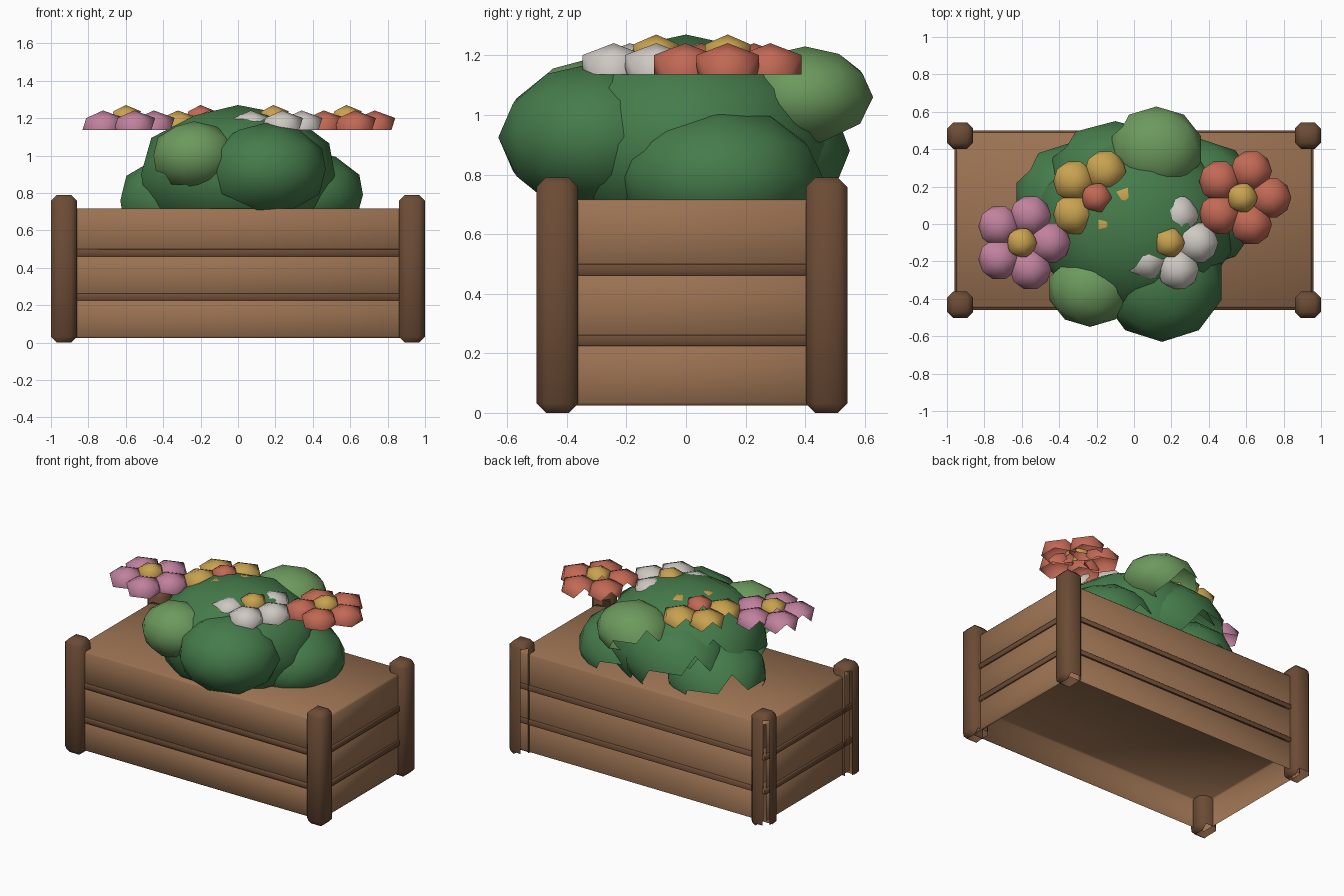
import bpy, bmesh, math
from mathutils import Vector, Matrix

if "Cube" in bpy.data.objects:
    bpy.data.objects.remove(bpy.data.objects["Cube"])


def material(name, rgb):
    m = bpy.data.materials.new(name)
    m.diffuse_color = (*rgb, 1)
    m.use_nodes = True
    m.node_tree.nodes["Principled BSDF"].inputs["Base Color"].default_value = m.diffuse_color
    return m


WOOD = material("wood", (0.33, 0.17, 0.085))
DARK_WOOD = material("dark_wood", (0.15, 0.072, 0.036))
LEAF = material("leaf", (0.06, 0.20, 0.07))
LIGHT_LEAF = material("light_leaf", (0.15, 0.32, 0.11))
PINK = material("pink", (0.53, 0.22, 0.34))
CORAL = material("coral", (0.54, 0.14, 0.09))
WHITE = material("white", (0.62, 0.58, 0.54))
YELLOW = material("yellow", (0.58, 0.36, 0.08))

# The model is left open where it faces down and towards the back left
OPEN_SIDE = Vector((-0.55, 0.55, -0.63)).normalized()


def finish(bm, name, mat, smooth):
    bm.normal_update()
    away = [f for f in bm.faces if f.normal.dot(OPEN_SIDE) > 0.6]
    bmesh.ops.delete(bm, geom=away, context='FACES')
    me = bpy.data.meshes.new(name)
    bm.to_mesh(me)
    bm.free()
    me.materials.append(mat)
    for p in me.polygons:
        p.use_smooth = smooth
    ob = bpy.data.objects.new(name, me)
    bpy.context.collection.objects.link(ob)
    return ob


def box(name, center, size, mat, bevel, smooth):
    bm = bmesh.new()
    bmesh.ops.create_cube(bm, size=1)
    bmesh.ops.scale(bm, vec=size, verts=bm.verts)
    bmesh.ops.translate(bm, vec=center, verts=bm.verts)
    bmesh.ops.bevel(bm, geom=bm.edges[:], offset=bevel, segments=1, affect='EDGES')
    return finish(bm, name, mat, smooth)


def blob(name, center, radii, mat):
    bm = bmesh.new()
    bmesh.ops.create_icosphere(bm, subdivisions=2, radius=1)
    bmesh.ops.scale(bm, vec=radii, verts=bm.verts)
    bmesh.ops.translate(bm, vec=center, verts=bm.verts)
    return finish(bm, name, mat, True)


def add_dome(bm, center, r, h):
    # icosahedron without its lower cap
    new = bmesh.ops.create_icosphere(bm, subdivisions=1, radius=1)["verts"]
    low = min(new, key=lambda v: v.co.z)
    new.remove(low)
    bm.verts.remove(low)
    bmesh.ops.transform(bm, verts=new,
                        matrix=Matrix.Translation(center) @ Matrix.Diagonal((r, r, h, 1)))


def flower(name, x, y, petal_mat, center_mat):
    bm = bmesh.new()
    for i in range(5):
        a = math.tau * i / 5
        add_dome(bm, Vector((x + 0.15 * math.cos(a), y + 0.15 * math.sin(a), 1.168)), 0.124, 0.073)
    finish(bm, name + "_petals", petal_mat, True)
    bm = bmesh.new()
    add_dome(bm, Vector((x, y, 1.21)), 0.09, 0.06)
    finish(bm, name + "_center", center_mat, True)


CY = 0.02  # middle of the planter in depth

# Stacked plank courses
for i, (z0, z1) in enumerate([(0.025, 0.235), (0.25, 0.472), (0.485, 0.716)]):
    box(f"plank_course_{i + 1}", (0, CY, (z0 + z1) / 2), (1.90, 0.94, z1 - z0),
        WOOD, 0.01, True)

# Dark rails between the courses
for i, z in enumerate((0.243, 0.48)):
    box(f"rail_{i + 1}", (0, CY, z), (1.92, 0.96, 0.038), DARK_WOOD, 0.003, True)

# Corner posts
for sx, side in ((-1, "left"), (1, "right")):
    for sy, end in ((-1, "front"), (1, "back")):
        box(f"{end}_{side}_post", (sx * 0.93, CY + sy * 0.452, 0.395),
            (0.14, 0.14, 0.79), DARK_WOOD, 0.032, True)

# Bush made of overlapping clumps
blob("bush_main", (0, 0, 0.90), (0.545, 0.505, 0.37), LEAF)
blob("bush_left", (-0.32, 0.12, 0.76), (0.325, 0.32, 0.25), LEAF)
blob("bush_right", (0.34, 0.11, 0.79), (0.345, 0.35, 0.24), LEAF)
blob("bush_front", (0.15, -0.305, 0.925), (0.335, 0.325, 0.25), LEAF)
blob("bush_back", (-0.10, 0.26, 0.88), (0.36, 0.29, 0.26), LEAF)
blob("bush_light_front", (-0.235, -0.345, 1.0), (0.228, 0.205, 0.183), LIGHT_LEAF)
blob("bush_light_back", (0.12, 0.40, 1.06), (0.25, 0.228, 0.17), LIGHT_LEAF)

# Flowers
flower("pink_flower", -0.60, -0.10, PINK, YELLOW)
flower("yellow_flower", -0.20, 0.14, YELLOW, CORAL)
flower("white_flower", 0.19, -0.10, WHITE, YELLOW)
flower("coral_flower", 0.58, 0.14, CORAL, YELLOW)
